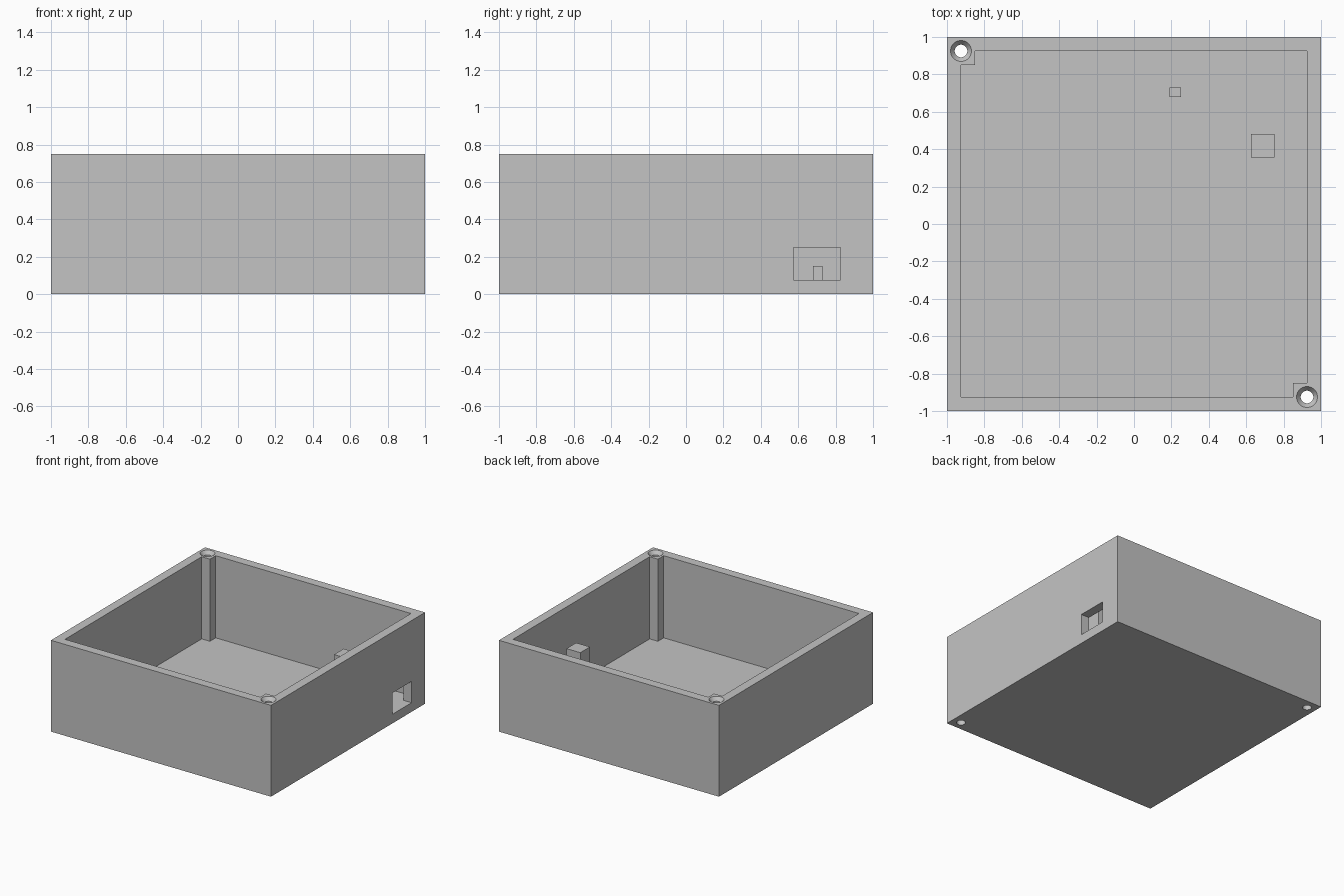
import bpy
import bmesh
import math
from mathutils import Matrix, Vector

cube = bpy.data.objects.get("Cube")
if cube:
    bpy.data.objects.remove(cube, do_unlink=True)

HEIGHT = 0.75
WALL = 0.075
INNER = 1 - WALL          # inner wall face
POST = 1 - 2 * WALL       # inner corner of a screw post
OVER = 0.1                # cutter overshoot

grey = bpy.data.materials.new("plain grey")
grey.use_nodes = True
colour = (0.55, 0.55, 0.55, 1)
grey.diffuse_color = colour
grey.node_tree.nodes["Principled BSDF"].inputs["Base Color"].default_value = colour


def finish(name, bm):
    bmesh.ops.recalc_face_normals(bm, faces=bm.faces[:])
    mesh = bpy.data.meshes.new(name)
    bm.to_mesh(mesh)
    bm.free()
    mesh.materials.append(grey)
    obj = bpy.data.objects.new(name, mesh)
    bpy.context.collection.objects.link(obj)
    return obj


def box(name, low, high):
    low, high = Vector(low), Vector(high)
    bm = bmesh.new()
    place = Matrix.Translation((low + high) / 2) @ Matrix.Diagonal((*(high - low), 1))
    bmesh.ops.create_cube(bm, size=1, matrix=place)
    return finish(name, bm)


def prism(name, outline, bottom, top):
    bm = bmesh.new()
    face = bm.faces.new([bm.verts.new((x, y, bottom)) for x, y in outline])
    new = bmesh.ops.extrude_face_region(bm, geom=[face])["geom"]
    moved = [v for v in new if isinstance(v, bmesh.types.BMVert)]
    bmesh.ops.translate(bm, verts=moved, vec=(0, 0, top - bottom))
    return finish(name, bm)


def lathe(name, profile, x, y, sides=32):
    bm = bmesh.new()
    rings = []
    for r, z in profile:
        angles = [math.tau * i / sides for i in range(sides)]
        rings.append([bm.verts.new((x + r * math.cos(a), y + r * math.sin(a), z))
                      for a in angles])
    for low, high in zip(rings, rings[1:]):
        for i in range(sides):
            j = (i + 1) % sides
            bm.faces.new((low[i], low[j], high[j], high[i]))
    bm.faces.new(rings[0])
    bm.faces.new(rings[-1])
    return finish(name, bm)


def cut(obj, cutter):
    mod = obj.modifiers.new("cut", 'BOOLEAN')
    mod.operation = 'DIFFERENCE'
    mod.solver = 'EXACT'
    mod.object = cutter
    bpy.context.view_layer.update()
    graph = bpy.context.evaluated_depsgraph_get()
    result = bpy.data.meshes.new_from_object(obj.evaluated_get(graph))
    obj.modifiers.clear()
    obj.data = result
    bpy.data.objects.remove(cutter, do_unlink=True)


# Outer shell, hollowed around two corner screw posts
case = box("case_body", (-1, -1, 0), (1, 1, HEIGHT))
half = [(-INNER, -INNER), (POST, -INNER), (POST, -POST), (INNER, -POST)]
outline = half + [(-x, -y) for x, y in half]
cut(case, prism("cavity_cutter", outline, WALL, HEIGHT + OVER))

# Port opening in the side wall
cut(case, box("port_cutter", (INNER - OVER / 2, 0.575, WALL), (1 + OVER, 0.825, 0.25)))

# Countersunk screw holes through the posts
hole = [(0.034, -OVER), (0.034, HEIGHT - 0.03), (0.056, HEIGHT), (0.056, HEIGHT + OVER)]
for side in (-1, 1):
    cut(case, lathe("screw_cutter", hole, side * INNER, -side * INNER))

# Supports standing on the floor
box("tall_support", (0.625, 0.355, WALL), (0.75, 0.48, 0.55))
box("short_support", (0.19, 0.68, WALL), (0.25, 0.73, 0.15))

# Smooth only the round holes
bpy.ops.object.select_all(action='DESELECT')
case.select_set(True)
bpy.context.view_layer.objects.active = case
bpy.ops.object.shade_smooth_by_angle(angle=math.radians(25))
